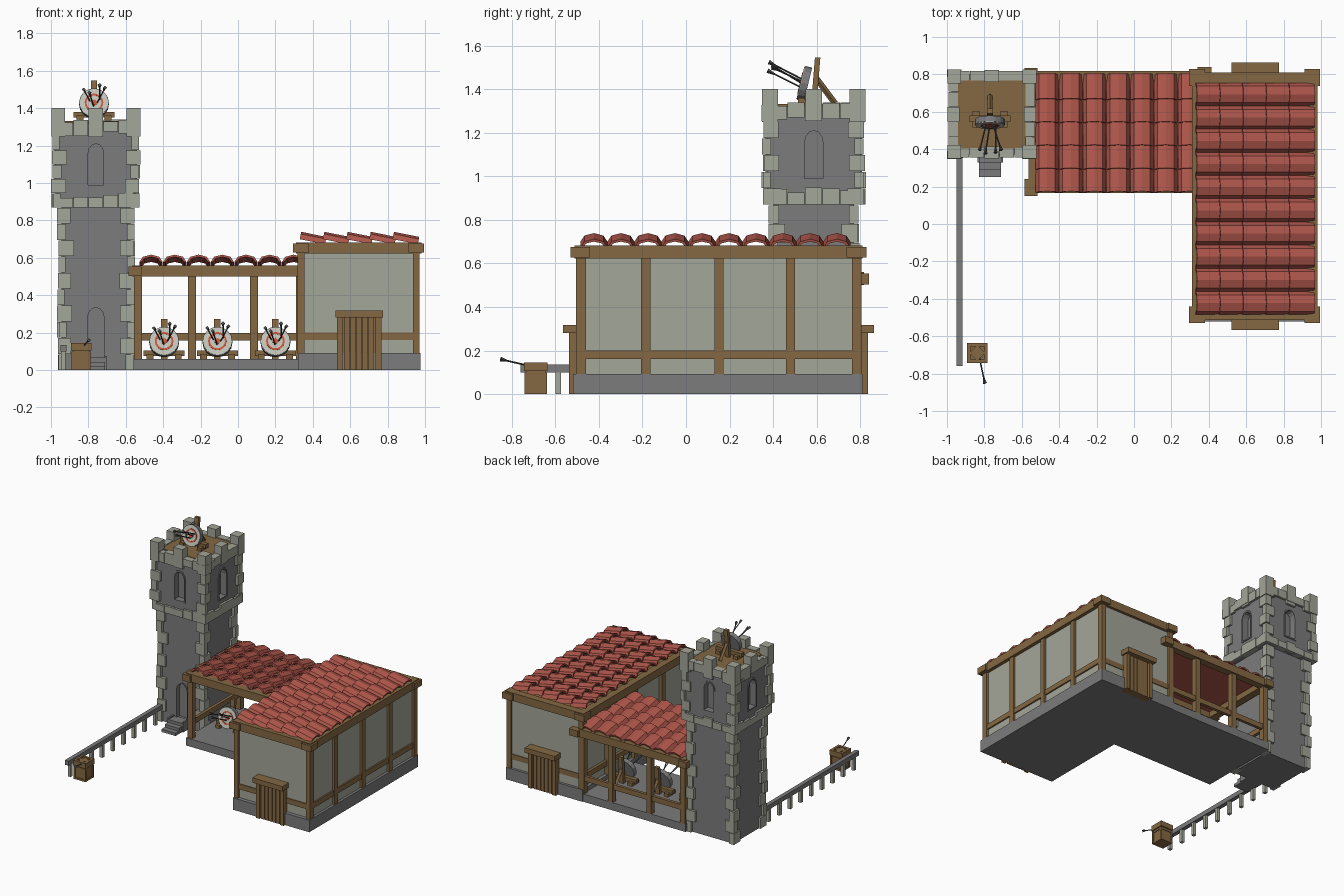
import bpy, bmesh, math, random
from mathutils import Matrix, Vector

if "Cube" in bpy.data.objects:
    bpy.data.objects.remove(bpy.data.objects["Cube"])
random.seed(4)
R, T = Matrix.Rotation, Matrix.Translation

COL = {'grey_stone': (.20, .20, .205), 'pale_stone': (.37, .385, .32), 'wood': (.235, .14, .055),
       'red_tile': (.43, .095, .07), 'target_white': (.55, .57, .50), 'target_red': (.60, .09, .04),
       'dark_iron': (.07, .07, .07)}
MATS = {}
for n, c in COL.items():
    MATS[n] = bpy.data.materials.new(n)
    MATS[n].diffuse_color = (*c, 1)

parts = {}


def part(name, mat):
    return parts.setdefault(name, (bmesh.new(), mat))[0]


def box(name, mat, x, y, z, M=Matrix()):
    """Box from (min, max) pairs, added to a named part"""
    bm = part(name, mat)
    c = Vector([(a + b) / 2 for a, b in (x, y, z)])
    s = Matrix.Diagonal((x[1] - x[0], y[1] - y[0], z[1] - z[0], 1))
    bmesh.ops.create_cube(bm, size=1, matrix=M @ T(c) @ s)


def rod(name, mat, a, b, r, n=5, r2=None):
    a, b = Vector(a), Vector(b)
    q = (b - a).to_track_quat('Z', 'Y').to_matrix().to_4x4()
    bmesh.ops.create_cone(part(name, mat), cap_ends=True, segments=n, radius1=r, radius2=r if r2 is None else r2,
                          depth=(b - a).length, matrix=T((a + b) / 2) @ q)


def disc(name, mat, r, d, M, n=16):
    """Cylinder whose axis is local y"""
    bmesh.ops.create_cone(part(name, mat), cap_ends=True, segments=n, radius1=r, radius2=r, depth=d,
                          matrix=M @ R(math.pi / 2, 4, 'X'))


def annulus(name, mat, pts_out, pts_in, y0, y1, M, closed=True):
    """Solid band between two xz outlines, from y0 to y1"""
    bm = part(name, mat)
    V = [[bm.verts.new(M @ Vector((p[0], y, p[1]))) for p in pts]
         for pts, y in ((pts_out, y0), (pts_out, y1), (pts_in, y1), (pts_in, y0))]
    n = len(pts_out)
    for k in range(4):
        A, B = V[k], V[(k + 1) % 4]
        for i in range(n if closed else n - 1):
            j = (i + 1) % n
            bm.faces.new((A[i], A[j], B[j], B[i]))
    if not closed:
        for i in (0, n - 1):
            bm.faces.new([V[k][i] for k in range(4)])


def arch(w, z0, z1):
    """Pointed-round arch outline, half width w"""
    zs = z1 - w * 1.3
    return [(w, z0)] + [(w * math.cos(math.pi * i / 6), zs + 1.3 * w * math.sin(math.pi * i / 6))
                        for i in range(7)] + [(-w, z0)]


def finish(name):
    bm, mat = parts.pop(name)
    bmesh.ops.recalc_face_normals(bm, faces=bm.faces)
    me = bpy.data.meshes.new(name)
    bm.to_mesh(me)
    bm.free()
    me.materials.append(MATS[mat])
    ob = bpy.data.objects.new(name, me)
    bpy.context.collection.objects.link(ob)
    return ob


# ---- tower walls with recessed arches
C = T((-.76, .587, 0))
SIDES = [C @ R(k * math.pi / 2, 4, 'Z') for k in range(4)]
G, P, W = 'grey_stone', 'pale_stone', 'wood'


def cutter(name, outline, y0, y1, M):
    bm = part(name, G)
    f = bm.faces.new([bm.verts.new(M @ Vector((x, y0, z))) for x, z in outline])
    g = bmesh.ops.extrude_face_region(bm, geom=[f])['geom']
    d = M.to_3x3() @ Vector((0, y1 - y0, 0))
    bmesh.ops.translate(bm, verts=[v for v in g if isinstance(v, bmesh.types.BMVert)], vec=d)


def cut(wall, cut_name):
    ob, c = finish(wall), finish(cut_name)
    m = ob.modifiers.new('recess', 'BOOLEAN')
    m.operation, m.solver, m.object = 'DIFFERENCE', 'EXACT', c
    bpy.context.view_layer.objects.active = ob
    bpy.ops.object.modifier_apply(modifier=m.name)
    bpy.data.objects.remove(c)


box('tower_shaft', G, (-.185, .185), (-.185, .185), (0, .88), C)
box('tower_head', G, (-.215, .215), (-.215, .215), (.87, 1.32), C)
cutter('door_cutter', arch(.045, .06, .335), -.3, -.15, C)
for S in SIDES:
    cutter('window_cutter', arch(.042, .99, 1.21), -.3, -.17, S)
    annulus('window_frames', G, arch(.052, .98, 1.222), arch(.042, .99, 1.21), -.221, -.20, S)
annulus('tower_door_frame', G, arch(.053, .05, .345), arch(.045, .06, .335), -.19, -.17, C)
cut('tower_shaft', 'door_cutter')
cut('tower_head', 'window_cutter')


def quoins(name, half, z0, z1, rows):
    """Alternating corner stones"""
    h = (z1 - z0) / rows
    for k, S in enumerate(SIDES):
        for i in range(rows):
            a, b = (.075, .042) if (i + k) % 2 else (.042, .075)
            o = half + random.uniform(-.006, .006)
            a += random.uniform(-.008, .008)
            box(name, P, (-o, -o + a), (-o, -o + b), (z0 + i * h, z0 + (i + 1) * h - .003), S)


quoins('shaft_corner_stones', .203, 0, .87, 10)
quoins('head_corner_stones', .234, .87, 1.33, 6)
# stone courses and battlements
for S in SIDES:
    for i in range(5):
        x0 = -.2 + i * .08
        box('corbel_course', P, (x0, x0 + .078), (-.232, -.17), (.87, .93 + random.uniform(-.012, .02)), S)
        box('parapet_course', P, (x0, x0 + .078), (-.232, -.18),
            (1.265 + random.uniform(-.02, .01), 1.335 + random.uniform(-.015, .005)), S)
    box('merlons', P, (-.238, -.165), (-.238, -.165), (1.25, 1.4), S)
    box('merlons', P, (-.038, .038), (-.236, -.172), (1.27, 1.4), S)
box('tower_deck', W, (-.182, .182), (-.182, .182), (1.3, 1.332), C)
for i in range(3):
    box('tower_steps', G, (-.83, -.71), (.25 + i * .04, .41), (i * .022, .022 + i * .022))
for x in (-.838, -.712):
    box('tower_steps', G, (x, x + .012), (.33, .41), (0, .075))

# ---- boundary fence
box('fence_rail', G, (-.95, -.918), (-.76, .40), (.1, .135))
for i in range(9):
    y = -.73 + i * .13
    box('fence_posts', P, (-.946, -.922), (y, y + .025), (0, .1))

# ---- house
box('house_base', G, (.32, .975), (-.52, .81), (0, .092))
box('house_walls', P, (.345, .955), (-.49, .79), (.09, .64))
box('house_roof_deck', W, (.34, .96), (-.49, .79), (.635, .665))
PY = (-.48, -.185, .152, .48, .785)
for x in (.337, .953):
    for y in PY:
        box('house_posts', W, (x - .018, x + .018), (y - .021, y + .021), (.09, .64))
    box('house_rails', W, (x - .013, x + .013), (-.49, .79), (.16, .2))
    box('house_top_beams', W, (x - .028, x + .028), (-.51, .81), (.622, .683))
for y in (-.485, .783):
    box('house_rails', W, (.345, .955), (y - .013, y + .013), (.16, .2))
    box('house_top_beams', W, (.31, .98), (y - .028, y + .028), (.622, .683))
    for x in (.337, .953):
        box('house_posts', W, (x - .018, x + .018), (y - .02, y + .02), (.09, .64))
        box('house_beam_knobs', W, (x - .042, x + .042), (y - .045, y + .045), (.628, .676))
# plank doors, front and back
for M in (T((.648, -.5, 0)), T((.648, .798, 0)) @ R(math.pi, 4, 'Z')):
    box('house_doors', W, (-.115, .115), (-.02, .03), (0, .28), M)
    for i in range(5):
        x = -.08 + i * .032
        box('house_door_planks', W, (x, x + .029), (-.029, 0), (0, .28), M)
    for s in (-1, 1):
        box('house_door_jambs', W, sorted((s * .088, s * .118)), (-.038, 0), (0, .285), M)
    box('house_door_lintels', W, (-.128, .128), (-.066, .02), (.28, .318), M)

# ---- open gallery
box('gallery_floor', G, (-.56, .4), (.165, .805), (0, .06))
for x in (-.535, -.245, .085, .33):
    box('gallery_posts', W, (x - .021, x + .021), (.765, .805), (.06, .52))
box('gallery_posts', W, (-.556, -.514), (.175, .215), (.06, .52))
box('gallery_rails', W, (-.55, .34), (.775, .798), (.157, .197))
box('gallery_rails', W, (-.547, -.523), (.19, .79), (.157, .197))
for y in (.195, .79):
    box('gallery_beams', W, (-.56, .34), (y - .028, y + .028), (.5, .56))
    box('gallery_beam_knobs', W, (-.585, -.515), (y - .045, y + .045), (.503, .553))
box('gallery_beam_knobs', W, (.34, .415), (.75, .84), (.503, .553))
box('gallery_beams', W, (-.563, -.507), (.17, .81), (.5, .56))
box('gallery_ceiling', 'red_tile', (-.51, .34), (.2, .79), (.545, .556))


# ---- arched roof tiles; each slopes along its local +y
def arc(w, h):
    return [(w * math.cos(math.pi * i / 4), h * math.sin(math.pi * i / 4)) for i in range(5)]


def tile(name, M):
    annulus(name, 'red_tile', arc(.062, .04), arc(.05, .028), 0, .138, M @ R(-.2, 4, 'X'), closed=False)


for i in range(7):
    for j in range(5):
        tile('gallery_roof_tiles', T((-.465 + i * .127, .168 + j * .124, .578)))
for i in range(10):
    for j in range(5):
        tile('house_roof_tiles', T((.33 + j * .124, -.423 + i * .124, .70)) @ R(-math.pi / 2, 4, 'Z'))


# ---- archery targets on stands
def arrow(a, b):
    a, b = Vector(a), Vector(b)
    rod('arrow_shafts', 'dark_iron', a, b, .004, 4)
    rod('arrow_feathers', 'dark_iron', a.lerp(b, .8), b, .004, 4, .011)


def target(x, y, z):
    M = T((x, y, z + .09)) @ R(-.24, 4, 'X')
    disc('target_backs', G, .08, .032, M)
    disc('target_faces', 'target_white', .077, .006, M @ T((0, -.017, 0)))
    F = M @ T((0, -.0205, 0))
    ring = lambda r: [(r * math.cos(math.pi * i / 8), r * math.sin(math.pi * i / 8)) for i in range(16)]
    annulus('target_rings', 'target_red', ring(.05), ring(.04), -.002, .002, F)
    disc('target_bullseyes', 'target_red', .016, .004, F, 10)
    box('target_posts', W, (-.017, .017), (.03, .055), (0, .215), T((x, y, z)) @ R(-.08, 4, 'X'))
    box('target_crossbars', W, (x - .11, x + .11), (y + .0, y + .035), (z + .015, z + .045))
    for s in (-.075, .075):
        box('target_feet', W, (x + s - .018, x + s + .018), (y - .03, y + .06), (z, z + .025))
    rod('target_props', W, (x, y + .14, z), (x, y + .05, z + .12), .014, 4)
    for (ax, az), (bx, bz, d) in (((-.02, .01), (-.055, .075, .15)), ((.015, 0), (.06, .085, .15)),
                                  ((0, -.02), (-.025, .06, .17)), ((.03, .02), (.03, .1, .165))):
        arrow((x + ax, y - .01, z + .09 + az), (x + bx, y - d, z + .09 + bz))


for x in (-.395, -.11, .2):
    target(x, .45, .06)
target(-.77, .545, 1.335)

# ---- quiver crate
B = T((-.838, -.69, 0))
box('crate_body', W, (-.045, .045), (-.045, .045), (0, .1), B)
for s in (-1, 1):
    for t in (-1, 1):
        box('crate_corners', W, sorted((s * .038, s * .051)), sorted((t * .038, t * .051)), (0, .1), B)
for z in (0, .085):
    box('crate_bands', W, (-.05, .05), (-.05, .05), (z, z + .015), B)
for a in range(4):
    box('crate_rim', W, (-.054, .054), (-.054, -.035), (.105, .145), B @ R(a * math.pi / 2, 4, 'Z'))
box('crate_rim', W, (-.045, .045), (-.045, .045), (.09, .12), B)
box('crate_lid', W, (-.03, .03), (-.03, .03), (.11, .142), B @ R(math.pi / 4, 4, 'Z'))
arrow((-.83, -.70, .125), (-.797, -.852, .16))

for n in list(parts):
    finish(n)

for m in bpy.data.materials:
    if m.users and not m.is_grease_pencil:
        m.use_nodes = True
        m.node_tree.nodes["Principled BSDF"].inputs["Base Color"].default_value = m.diffuse_color
